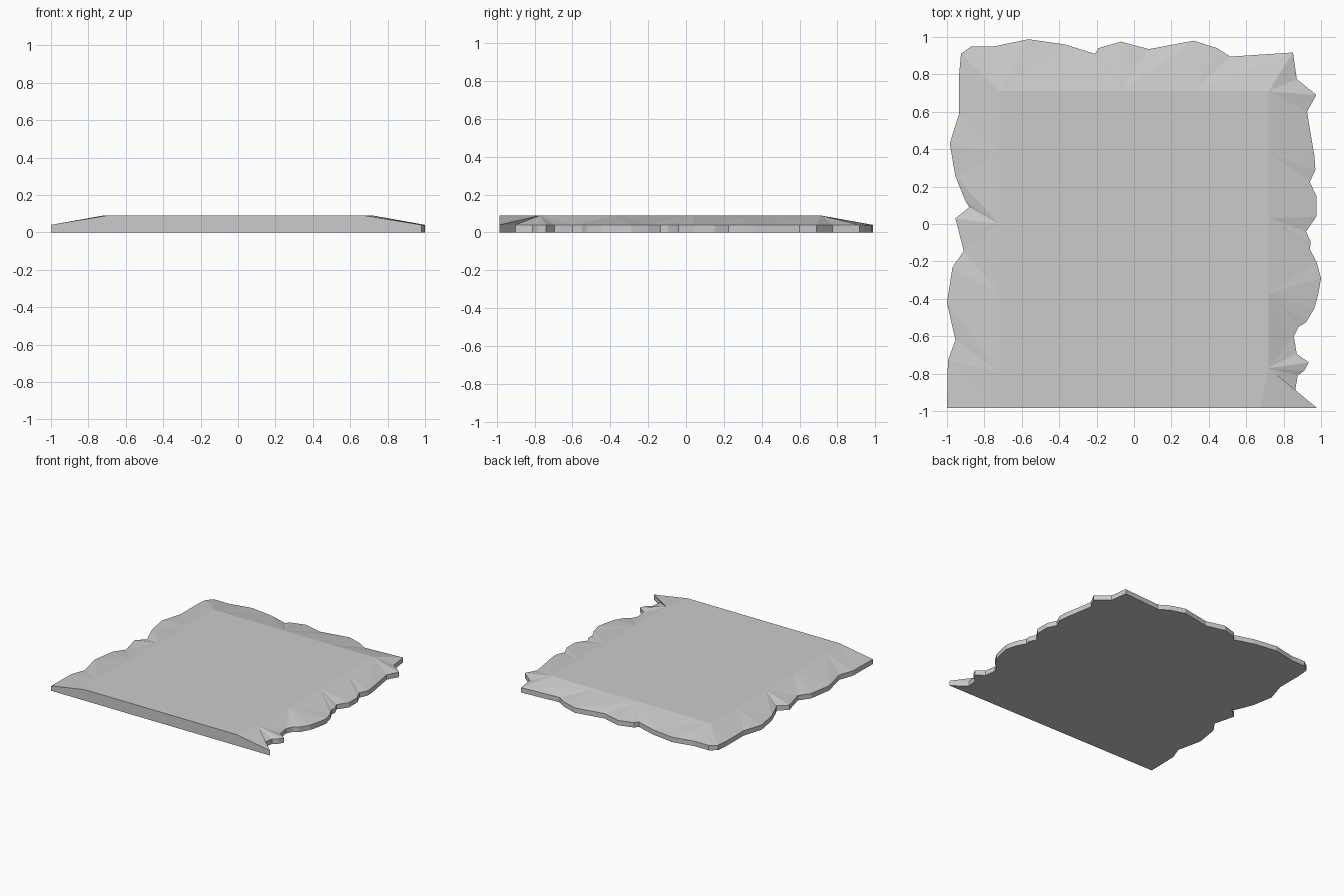
import bpy, bmesh
from mathutils import Vector

if "Cube" in bpy.data.objects:
    bpy.data.objects.remove(bpy.data.objects["Cube"])

RIM_Z, TOP_Z = 0.04, 0.09

# Ragged outline, clockwise from the front left corner
left = [(-1, -.985), (-.995, -.73), (-.955, -.62), (-1, -.42), (-.97, -.23),
        (-.91, -.145), (-.955, .03), (-.88, .09), (-.9, .12), (-.955, .255),
        (-.985, .43), (-.935, .59), (-.935, .8), (-.925, .91)]
back = [(-.87, .95), (-.745, .95), (-.565, .988), (-.37, .96), (-.21, .91),
        (-.19, .94), (-.07, .975), (.08, .935), (.32, .98), (.445, .94),
        (.515, .895), (.85, .917)]
right = [(.87, .775), (.975, .69), (.925, .6), (.965, .36), (.97, .29),
         (.94, .225), (.975, .15), (.975, .04), (.92, -.04), (.945, -.095),
         (.94, -.135), (.975, -.2), (1, -.29), (.985, -.375), (.965, -.45),
         (.92, -.525), (.88, -.55), (.855, -.6), (.87, -.695), (.935, -.74),
         (.91, -.785), (.875, -.81), (.86, -.9), (.98, -.985)]
outline = left + back + right

# Border of the flat plateau
plateau = [(-.7, -.985), (-.72, -.79), (-.72, -.37), (-.72, 0), (-.72, .38),
           (-.72, .71), (-.07, .71), (.32, .71), (.72, .71), (.72, .38),
           (.72, .03), (.72, -.37), (.72, -.77), (.675, -.985)]

bm = bmesh.new()


def ring(points, z):
    return [bm.verts.new((x, y, z)) for x, y in points]


base, rim, top = ring(outline, 0), ring(outline, RIM_Z), ring(plateau, TOP_Z)


def dist(i, j):
    return (Vector(outline[i]) - Vector(plateau[j])).length


# Underside, plateau and straight cut front
bm.faces.new(base)
bm.faces.new(top)
bm.faces.new([base[0], base[-1], rim[-1]] + top[::-1][:1] + [top[0], rim[0]])

# Upright rim, and slope fanned from the nearest plateau point
j = 0
for i in range(len(outline)):
    while j + 1 < len(top) and (i == len(outline) - 1 or dist(i, j + 1) < dist(i, j)):
        bm.faces.new((rim[i], top[j + 1], top[j]))
        j += 1
    if i + 1 < len(outline):
        bm.faces.new((base[i], base[i + 1], rim[i + 1], rim[i]))
        bm.faces.new((rim[i], rim[i + 1], top[j]))

bmesh.ops.recalc_face_normals(bm, faces=bm.faces)
mesh = bpy.data.meshes.new("ground_slab")
bm.to_mesh(mesh)
bm.free()
slab = bpy.data.objects.new("ground_slab", mesh)
bpy.context.collection.objects.link(slab)
